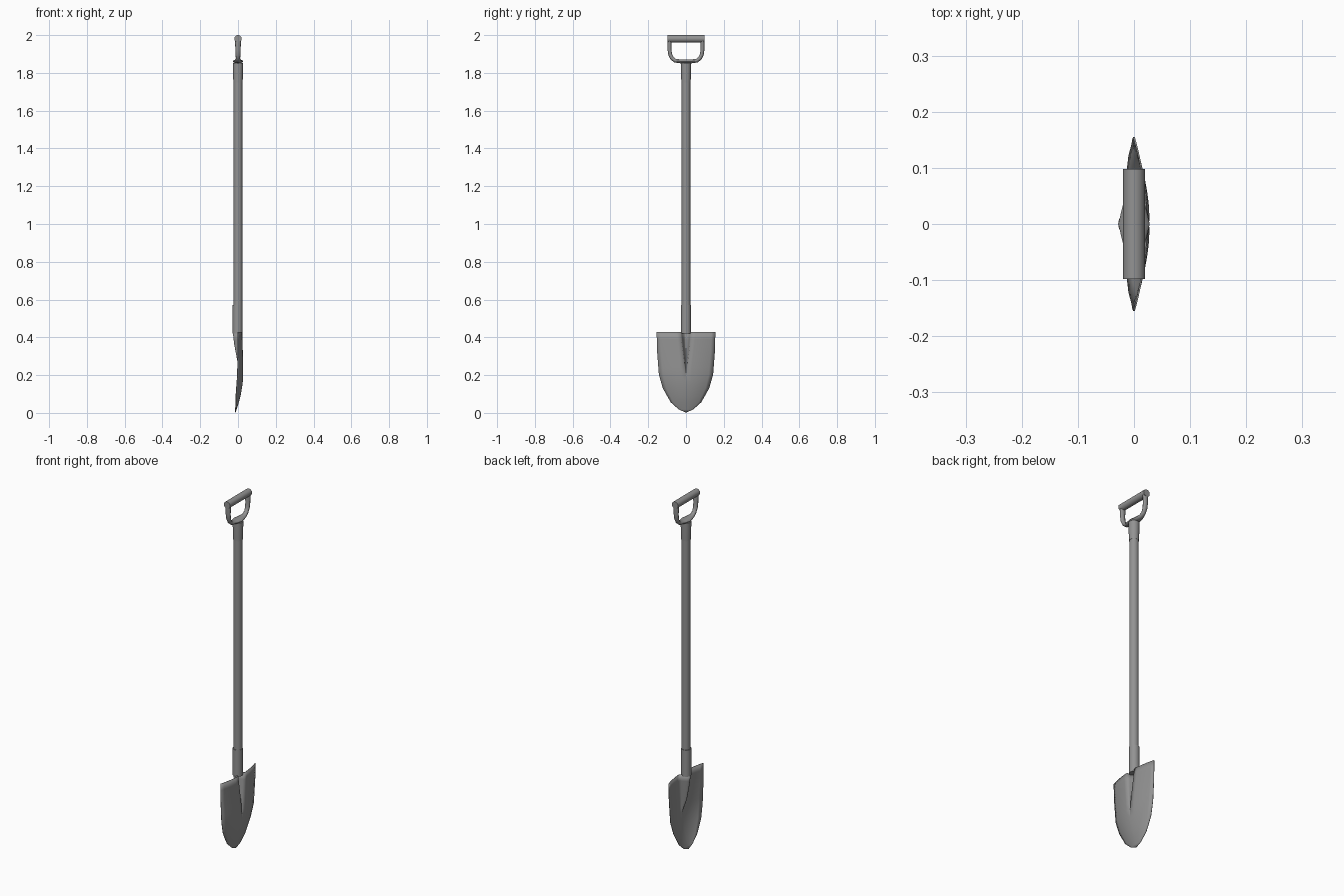
import bpy, bmesh, math

if "Cube" in bpy.data.objects:
    bpy.data.objects.remove(bpy.data.objects["Cube"])

# Dark grey used on every part
GREY = bpy.data.materials.new("dark_grey")
GREY.diffuse_color = (0.29, 0.29, 0.29, 1)
GREY.use_nodes = True
GREY.node_tree.nodes["Principled BSDF"].inputs["Base Color"].default_value = GREY.diffuse_color


def interp(z, pts):
    """Linear interpolation through (z, value) pairs sorted by falling z."""
    for (z0, v0), (z1, v1) in zip(pts, pts[1:]):
        if z >= z1:
            t = min(1, max(0, (z0 - z) / (z0 - z1)))
            return v0 + (v1 - v0) * t
    return pts[-1][1]


def loft(name, rows, thickness=0.0, closed=True, angle=35):
    """Skin equal-length rows of points: closed capped solid or open sheet."""
    bm = bmesh.new()
    vs = [[bm.verts.new(p) for p in r] for r in rows]
    n = len(rows[0])
    for a, b in zip(vs, vs[1:]):
        for i in range(n if closed else n - 1):
            j = (i + 1) % n
            bm.faces.new((a[i], a[j], b[j], b[i]))
    if closed:
        bm.faces.new(vs[0])
        bm.faces.new(vs[-1])
    bmesh.ops.remove_doubles(bm, verts=bm.verts[:], dist=1e-5)
    bmesh.ops.recalc_face_normals(bm, faces=bm.faces[:])
    me = bpy.data.meshes.new(name)
    bm.to_mesh(me)
    bm.free()
    me.materials.append(GREY)
    ob = bpy.data.objects.new(name, me)
    bpy.context.collection.objects.link(ob)
    bpy.ops.object.select_all(action='DESELECT')
    bpy.context.view_layer.objects.active = ob
    ob.select_set(True)
    bpy.ops.object.shade_smooth_by_angle(angle=math.radians(angle))
    if thickness:
        m = ob.modifiers.new("sheet", 'SOLIDIFY')
        m.thickness = thickness
        m.offset = 0
    return ob


def ring(r, z, x=0.0, n=20):
    return [(x + r * math.cos(math.tau * i / n), r * math.sin(math.tau * i / n), z)
            for i in range(n)]


# Shaft
loft("shaft", [ring(0.0235, 0.42), ring(0.0235, 1.80)])

# Collar joining shaft and handle
loft("handle_collar", [ring(r, z) for r, z in
     ((0.0245, 1.75), (0.0265, 1.80), (0.0275, 1.853))])

# Blade socket around the shaft end, set slightly forward
loft("blade_socket", [ring(0.0262, z, -0.002) for z in (0.42, 0.57)])

# Dished blade with a tapering ridge that continues the socket
OUTLINE = [(0.427, 0.155), (0.33, 0.153), (0.203, 0.143), (0.13, 0.122),
           (0.056, 0.08), (0.018, 0.037), (0.002, 0.0)]
CENTRE = [(0.427, 0.022), (0.22, 0.027), (0.165, 0.024), (0.1, 0.015),
          (0.056, 0.003), (0.002, -0.014)]
EDGE = [(0.427, 0.0), (0.203, -0.003), (0.1, -0.011), (0.002, -0.014)]
RIDGE = [(0.427, -0.0262), (0.36, -0.018), (0.28, -0.003), (0.2, 0.0266)]


def blade_row(z):
    half, c, e = (interp(z, t) for t in (OUTLINE, CENTRE, EDGE))
    w = max(0.03 * (z - 0.19) / 0.237, 0.05 * half)
    side = [w * k / 6 for k in range(7)]
    side += [w + (half - w) * k / 6 for k in range(1, 7)]
    row = []
    for y in [-v for v in side[:0:-1]] + side:
        x = c - (c - e) * (y / half) ** 2 if half else c
        if z > 0.2 and abs(y) < w:
            x -= (x - interp(z, RIDGE)) * (1 - (y / w) ** 2)
        row.append((x, y, z))
    return row


loft("blade", [blade_row(z) for z in
     (0.427, 0.39, 0.36, 0.33, 0.28, 0.24, 0.203, 0.165, 0.13, 0.09,
      0.056, 0.035, 0.018, 0.002)], thickness=0.003, closed=False, angle=80)

# Cross grip
grip = loft("grip", [ring(0.0195, s * 0.098) for s in (-1, 1)])
grip.rotation_euler = (math.pi / 2, 0, 0)
grip.location = (0, 0, 1.9805)

# U-shaped handle bracket: oval section swept along a mirrored path,
# flaring at the middle to sit on the collar
half_path = [(0.0875, 1.978), (0.0875, 1.925), (0.084, 1.898), (0.074, 1.877),
             (0.058, 1.865), (0.03, 1.861)]
path = [(-y, z) for y, z in half_path] + [(0, 1.861)] + half_path[::-1]
rows = []
for i, (y, z) in enumerate(path):
    (ya, za), (yb, zb) = path[max(i - 1, 0)], path[min(i + 1, len(path) - 1)]
    d = math.hypot(yb - ya, zb - za)
    ny, nz = -(zb - za) / d, (yb - ya) / d
    depth = max(0.011 + 0.005 * (z - 1.861) / 0.11, 0.028 - 0.24 * abs(y))
    rows.append([(depth * math.cos(a), y + ny * 0.0102 * math.sin(a),
                  z + nz * 0.0102 * math.sin(a))
                 for a in (math.tau * k / 12 for k in range(12))])
loft("handle_bracket", rows, angle=45)
